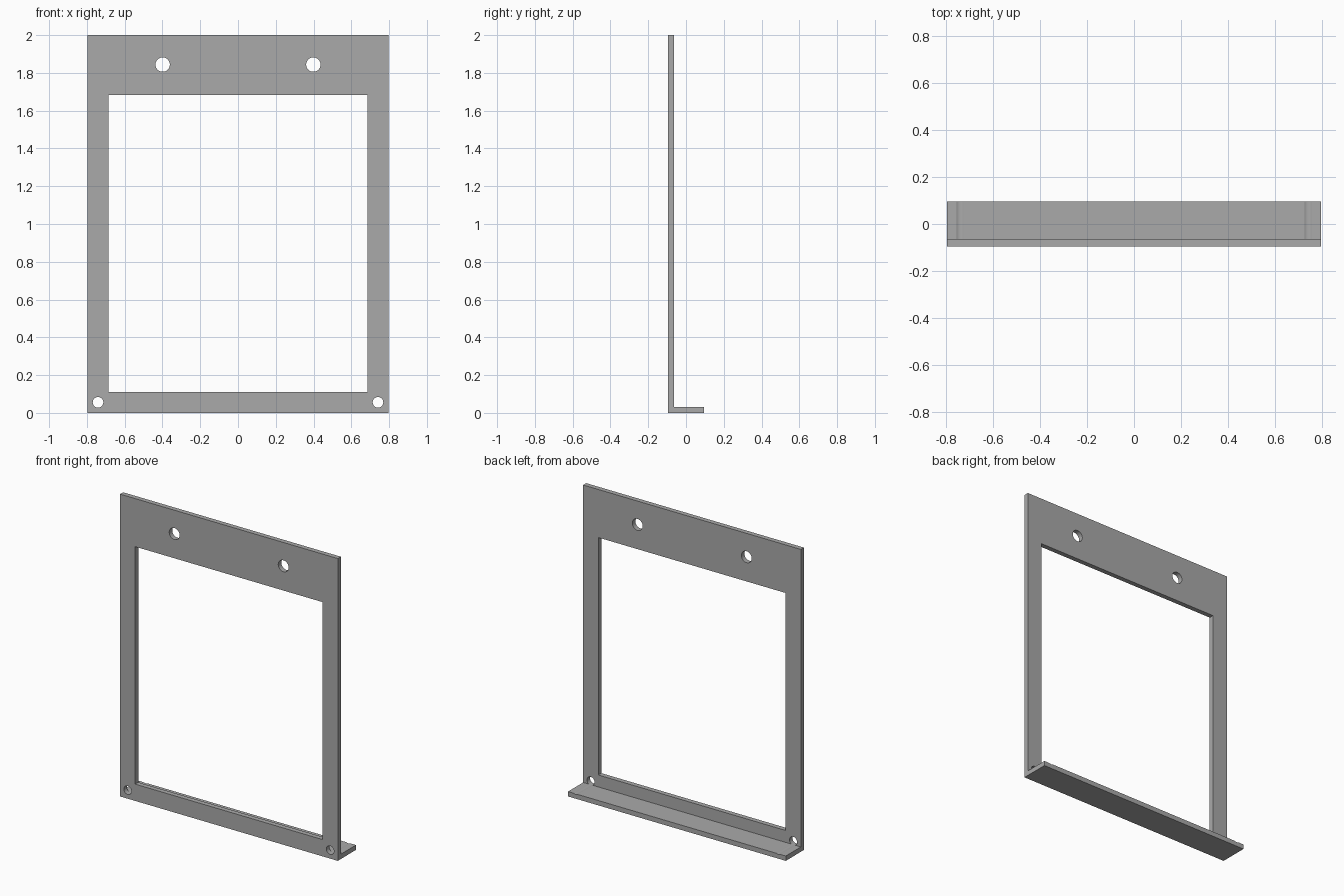
import bpy
import math

cube = bpy.data.objects.get("Cube")
if cube:
    bpy.data.objects.remove(cube, do_unlink=True)

W = 0.797            # half width
Y0, Y1 = -0.095, 0.095
T = 0.032            # sheet thickness

grey = bpy.data.materials.new("plain grey")
grey.use_nodes = True
colour = (0.4, 0.4, 0.4, 1)
grey.diffuse_color = colour
grey.node_tree.nodes["Principled BSDF"].inputs["Base Color"].default_value = colour

# L-shaped bracket: side profile extruded across the width
profile = [(Y0, 0), (Y1, 0), (Y1, T), (Y0 + T, T), (Y0 + T, 2), (Y0, 2)]
n = len(profile)
verts = [(x, y, z) for x in (-W, W) for y, z in profile]
faces = [tuple(reversed(range(n))), tuple(range(n, 2 * n))]
faces += [(i, (i + 1) % n, (i + 1) % n + n, i + n) for i in range(n)]
mesh = bpy.data.meshes.new("frame_bracket")
mesh.from_pydata(verts, [], faces)
mesh.materials.append(grey)
bracket = bpy.data.objects.new("frame_bracket", mesh)
bpy.context.collection.objects.link(bracket)

cutters = []


def add_cutter(name):
    obj = bpy.context.object
    obj.name = name
    obj.hide_render = True
    obj.data.materials.append(grey)
    cutters.append(obj)


def hole(name, x, z, radius):
    bpy.ops.mesh.primitive_cylinder_add(
        vertices=48, radius=radius, depth=1,
        location=(x, 0, z), rotation=(math.pi / 2, 0, 0))
    add_cutter(name)


# Large rectangular window
bottom, top = 0.111, 1.682
bpy.ops.mesh.primitive_cube_add(size=1, location=(0, Y0, (bottom + top) / 2))
bpy.context.object.scale = (2 * 0.686, 0.2, top - bottom)
add_cutter("window_cutter")

# Mounting holes; the lower pair also grazes the ledge
for side, s in (("left", 1), ("right", -1)):
    hole(f"upper_hole_cutter_{side}", s * 0.399, 1.844, 0.038)
    hole(f"lower_hole_cutter_{side}", s * 0.741, 0.056, 0.028)

for cutter in cutters:
    mod = bracket.modifiers.new(cutter.name, 'BOOLEAN')
    mod.operation = 'DIFFERENCE'
    mod.solver = 'EXACT'
    mod.object = cutter

# Bake the cuts and drop the cutters
bpy.ops.object.select_all(action='DESELECT')
bracket.select_set(True)
bpy.context.view_layer.objects.active = bracket
for mod in list(bracket.modifiers):
    bpy.ops.object.modifier_apply(modifier=mod.name)
for cutter in cutters:
    bpy.data.objects.remove(cutter, do_unlink=True)
bpy.ops.object.shade_smooth_by_angle(angle=math.radians(30))
